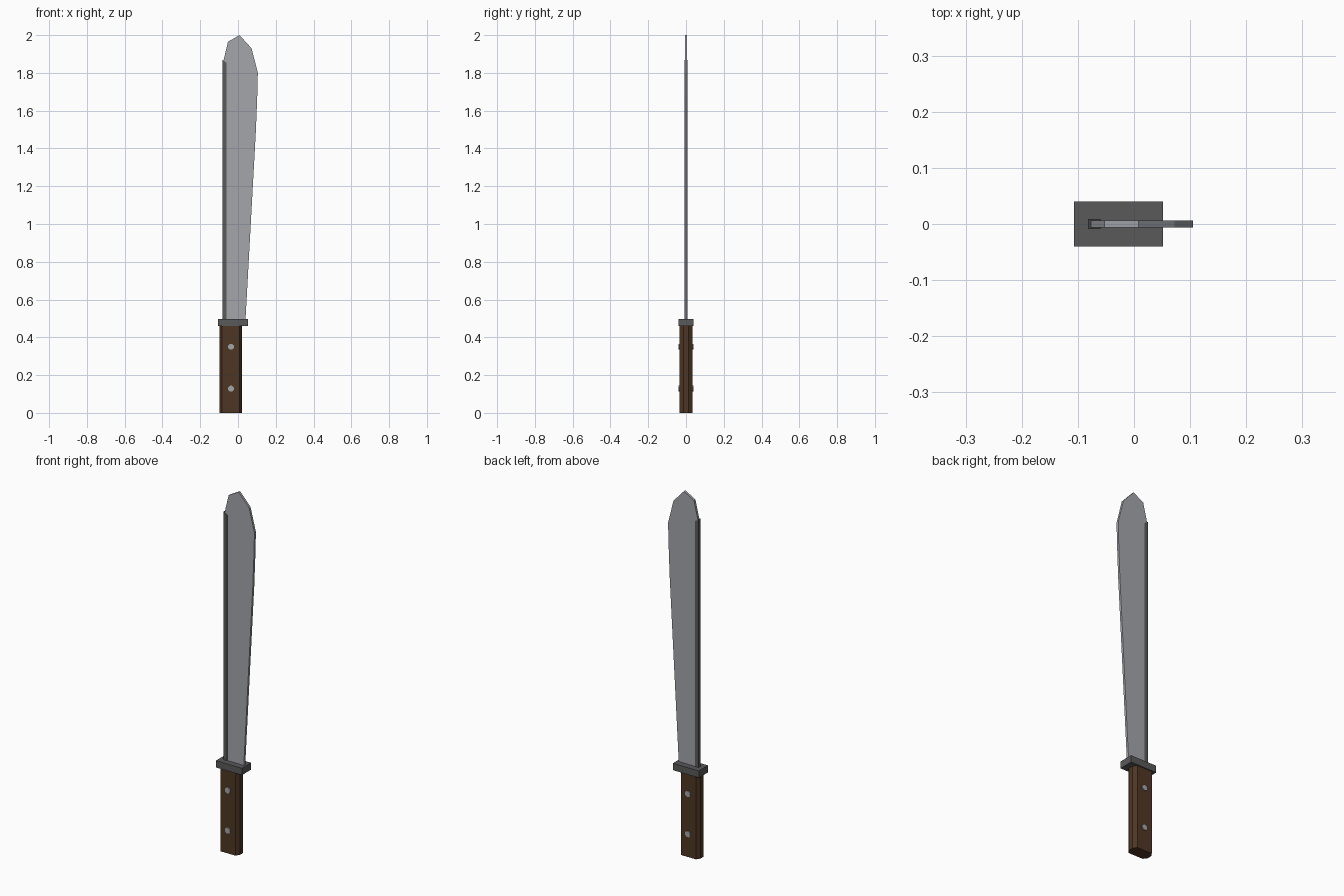
import bpy, bmesh, math
from mathutils import Matrix

if "Cube" in bpy.data.objects:
    bpy.data.objects.remove(bpy.data.objects["Cube"])


def material(name, rgb):
    m = bpy.data.materials.new(name)
    m.diffuse_color = (*rgb, 1)
    m.use_nodes = True
    m.node_tree.nodes["Principled BSDF"].inputs["Base Color"].default_value = m.diffuse_color
    return m


STEEL = material("blade steel", (0.37, 0.38, 0.41))
DARK = material("dark metal", (0.10, 0.10, 0.105))
WOOD = material("brown wood", (0.078, 0.037, 0.017))


def prism(name, points, direction, mat, to_world):
    """Extrude a flat outline along a direction into a closed solid."""
    bm = bmesh.new()
    face = bm.faces.new([bm.verts.new(to_world(a, b)) for a, b in points])
    ext = bmesh.ops.extrude_face_region(bm, geom=[face])
    moved = [v for v in ext["geom"] if isinstance(v, bmesh.types.BMVert)]
    bmesh.ops.translate(bm, verts=moved, vec=direction)
    bmesh.ops.recalc_face_normals(bm, faces=bm.faces)
    mesh = bpy.data.meshes.new(name)
    bm.to_mesh(mesh)
    bm.free()
    mesh.materials.append(mat)
    ob = bpy.data.objects.new(name, mesh)
    bpy.context.collection.objects.link(ob)
    return ob


def side_plate(name, points, half, mat):
    return prism(name, points, (0, 2 * half, 0), mat, lambda x, z: (x, -half, z))


def upright(name, points, z0, z1, mat):
    return prism(name, points, (0, 0, z1 - z0), mat, lambda x, y: (x, y, z0))


# Blade: straight back, widening edge, faceted tip
side_plate("blade", [
    (-0.078, 0.48), (0.039, 0.48), (0.095, 1.50), (0.102, 1.68), (0.105, 1.80),
    (0.072, 1.93), (0.008, 2.0), (-0.053, 1.965), (-0.078, 1.86)], 0.0065, STEEL)

# Dark strip along the back of the blade
side_plate("spine", [(-0.082, 0.48), (-0.060, 0.48), (-0.060, 1.853), (-0.082, 1.868)],
           0.0085, DARK)

# Guard
upright("guard", [(-0.107, -0.04), (0.052, -0.04), (0.052, 0.04), (-0.107, 0.04)],
        0.459, 0.497, DARK)

# Handle: rectangle with chamfered long edges
x0, x1, y, cx, cy = -0.098, 0.021, 0.034, 0.014, 0.02
upright("handle", [
    (x0 + cx, -y), (x1 - cx, -y), (x1, -y + cy), (x1, y - cy),
    (x1 - cx, y), (x0 + cx, y), (x0, y - cy), (x0, -y + cy)], 0.0, 0.46, WOOD)

# Rivets passing through the handle
for label, z in (("lower", 0.128), ("upper", 0.35)):
    ring = [(-0.037 + 0.017 * math.cos(math.tau * (i + 0.5) / 8),
             z + 0.017 * math.sin(math.tau * (i + 0.5) / 8)) for i in range(8)]
    side_plate(label + "_rivet", ring, 0.039, STEEL)
